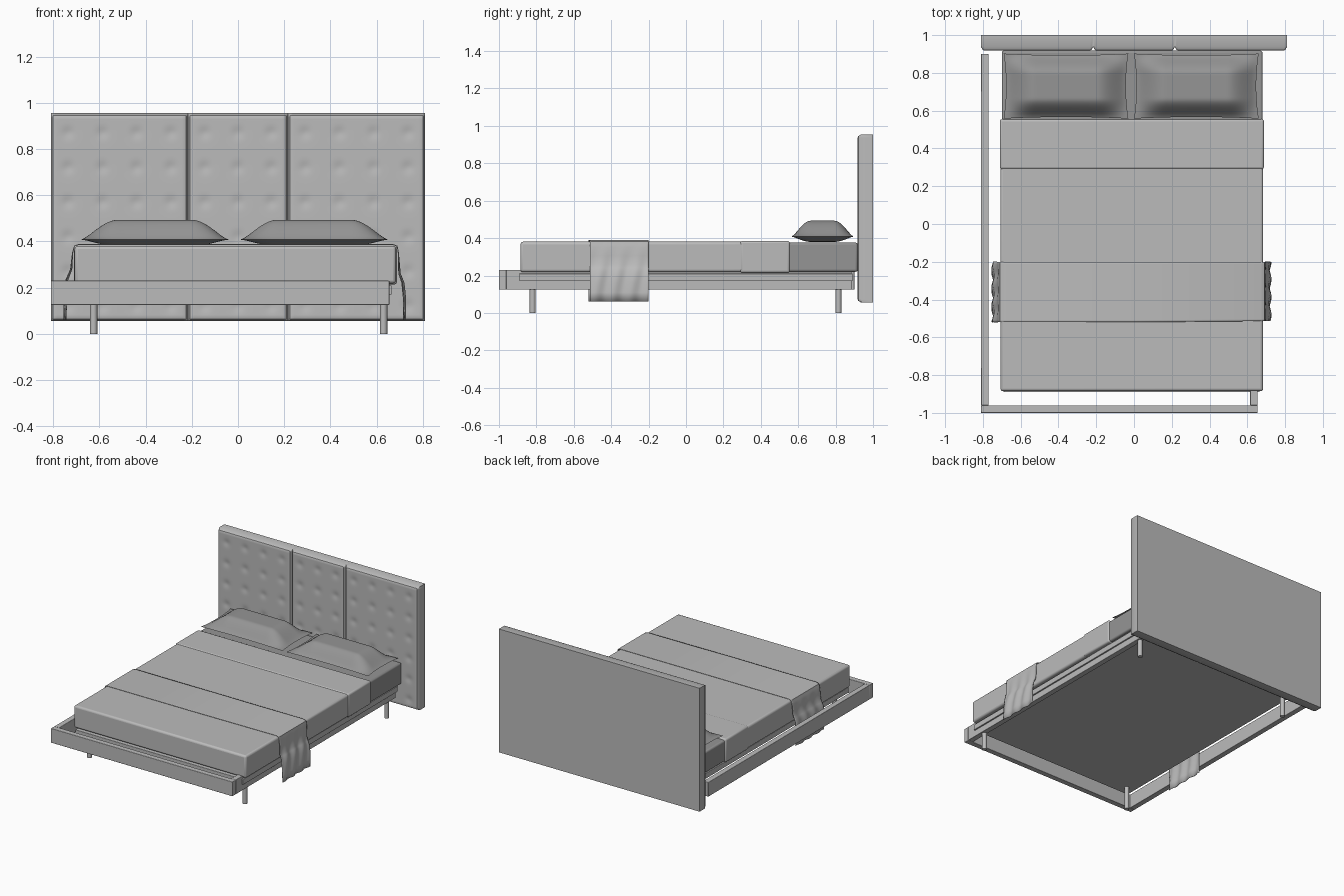
import bpy, bmesh, math
from mathutils import Vector

if "Cube" in bpy.data.objects:
    bpy.data.objects.remove(bpy.data.objects["Cube"], do_unlink=True)


def material(name, value):
    m = bpy.data.materials.new(name)
    m.use_nodes = True
    col = (value, value, value, 1)
    m.diffuse_color = col
    m.node_tree.nodes["Principled BSDF"].inputs["Base Color"].default_value = col
    return m


LIGHT = material("light grey", 0.5)
DARK = material("dark grey", 0.3)


def finish(name, bm, mat, bevel=0.0, segments=3):
    bmesh.ops.recalc_face_normals(bm, faces=bm.faces)
    me = bpy.data.meshes.new(name)
    bm.to_mesh(me)
    bm.free()
    ob = bpy.data.objects.new(name, me)
    bpy.context.collection.objects.link(ob)
    me.materials.append(mat)
    if bevel:
        mod = ob.modifiers.new("rounded edges", 'BEVEL')
        mod.width, mod.segments = bevel, segments
    bpy.ops.object.select_all(action='DESELECT')
    ob.select_set(True)
    bpy.context.view_layer.objects.active = ob
    bpy.ops.object.shade_smooth_by_angle(angle=math.radians(40))
    return ob


def box(name, lo, hi, mat, bevel=0.0):
    bm = bmesh.new()
    bmesh.ops.create_cube(bm, size=1)
    lo, hi = Vector(lo), Vector(hi)
    for v in bm.verts:
        v.co = (lo + hi) / 2 + v.co * (hi - lo)
    return finish(name, bm, mat, bevel)


def sheet(bm, nu, nv, point):
    """Grid of quads from point(u, v), with u and v running 0 to 1."""
    g = [[bm.verts.new(point(i / nu, j / nv)) for j in range(nv + 1)] for i in range(nu + 1)]
    for i in range(nu):
        for j in range(nv):
            bm.faces.new((g[i][j], g[i + 1][j], g[i + 1][j + 1], g[i][j + 1]))


# Frame rails, open at the head end
Z0, Z1 = 0.125, 0.23
box("front_rail", (-0.81, -1.0, Z0), (0.655, -0.96, Z1), LIGHT, 0.003)
box("right_rail", (-0.81, -0.96, Z0), (-0.77, 0.9, Z1), LIGHT, 0.003)
box("left_rail", (0.615, -0.96, Z0), (0.655, 0.885, Z1), LIGHT, 0.003)
box("base_panel", (-0.69, -0.89, 0.17), (0.665, 0.89, 0.21), LIGHT, 0.002)

# Round legs
for side, x in (("right", -0.625), ("left", 0.63)):
    for end, y in (("front", -0.82), ("back", 0.815)):
        bm = bmesh.new()
        bmesh.ops.create_cone(bm, cap_ends=True, segments=20, radius1=0.016, radius2=0.016, depth=0.18)
        bmesh.ops.translate(bm, verts=bm.verts, vec=(x, y, 0.09))
        finish(f"{end}_{side}_leg", bm, LIGHT)

# Mattress with its cover and the turned-back fold
box("mattress", (-0.7, -0.87, 0.22), (0.68, 0.918, 0.376), DARK, 0.012)
box("bed_cover", (-0.707, -0.885, 0.218), (0.684, 0.5, 0.381), LIGHT, 0.014)
box("cover_fold", (-0.71, 0.29, 0.214), (0.688, 0.555, 0.385), LIGHT, 0.012)


# Headboard panels: rounded cushion front with button dimples
def headboard_panel(name, x0, x1, columns):
    z0, z1, back, front, r = 0.055, 0.955, 1.0, 0.918, 0.02
    pitch = (x1 - x0) / columns
    buttons = [(x0 + (c + 0.5) * pitch, 0.87 - 0.15 * k) for c in range(columns) for k in range(6)]

    def point(u, v):
        x, z = x0 + u * (x1 - x0), z0 + v * (z1 - z0)
        edge = min(x - x0, x1 - x, z - z0, z1 - z)
        y = front
        if edge < r:
            y += r - math.sqrt(max(0, r * r - (r - edge) ** 2))
        for bx, bz in buttons:
            d2 = (x - bx) ** 2 + (z - bz) ** 2
            y += 0.005 * math.exp(-d2 / 0.0006)
        return (x, y, z)

    bm = bmesh.new()
    sheet(bm, round((x1 - x0) / 0.009), 100, point)
    rim = [e for e in bm.edges if e.is_boundary]
    ext = bmesh.ops.extrude_edge_only(bm, edges=rim)["geom"]
    for v in ext:
        if isinstance(v, bmesh.types.BMVert):
            v.co.y = back
    bmesh.ops.holes_fill(bm, edges=[e for e in bm.edges if e.is_boundary], sides=0)
    finish(name, bm, LIGHT)


headboard_panel("headboard_right_panel", -0.81, -0.216, 4)
headboard_panel("headboard_middle_panel", -0.216, 0.216, 3)
headboard_panel("headboard_left_panel", 0.216, 0.81, 4)


# Pillows: plump centre with a thin rim and pointed corners
def pillow(name, cx):
    cy, hx, hy, rim = 0.73, 0.33, 0.172, 0.408

    def smooth(t):
        t = max(0, min(1, t))
        return t * t * (3 - 2 * t)

    def surface(height):
        def point(u, v):
            s, t = 2 * u - 1, 2 * v - 1
            x = cx + hx * s * (1 - 0.04 * (1 - t * t) * abs(s))
            y = cy + hy * t * (1 - 0.05 * (1 - s * s) * abs(t))
            f = smooth((1 - abs(s)) / 0.5) ** 0.7 * smooth((1 - abs(t)) / 0.62) ** 0.7
            return (x, y, rim + height * f)
        return point

    bm = bmesh.new()
    sheet(bm, 48, 32, surface(0.085))
    sheet(bm, 48, 32, surface(-0.028))
    bmesh.ops.remove_doubles(bm, verts=bm.verts, dist=0.0005)
    finish(name, bm, DARK)


pillow("right_pillow", -0.36)
pillow("left_pillow", 0.33)

# Throw blanket draped across the bed, rippled where it hangs
path = [(-0.748, 0.06), (-0.748, 0.16), (-0.742, 0.23), (-0.722, 0.28), (-0.716, 0.35),
        (-0.708, 0.38), (-0.69, 0.387), (0.67, 0.387), (0.689, 0.38), (0.694, 0.35),
        (0.699, 0.26), (0.714, 0.22), (0.72, 0.16), (0.72, 0.06)]
bm = bmesh.new()


def drape(u, v):
    k = u * (len(path) - 1)
    i = min(int(k + 1e-6), len(path) - 2)
    a, b = Vector(path[i]), Vector(path[i + 1])
    x, z = a.lerp(b, k - i)
    hang = max(0, min(1, (0.36 - z) / 0.15))
    x += 0.005 * hang * math.sin(v * 21 + z * 14)
    y = -0.2 - v * (0.32 if x < 0 else 0.314)
    return (x, y, z)


sheet(bm, 2 * (len(path) - 1), 30, drape)
throw = finish("throw_blanket", bm, LIGHT)
thick = throw.modifiers.new("thickness", 'SOLIDIFY')
thick.thickness = 0.004
thick.offset = 0
